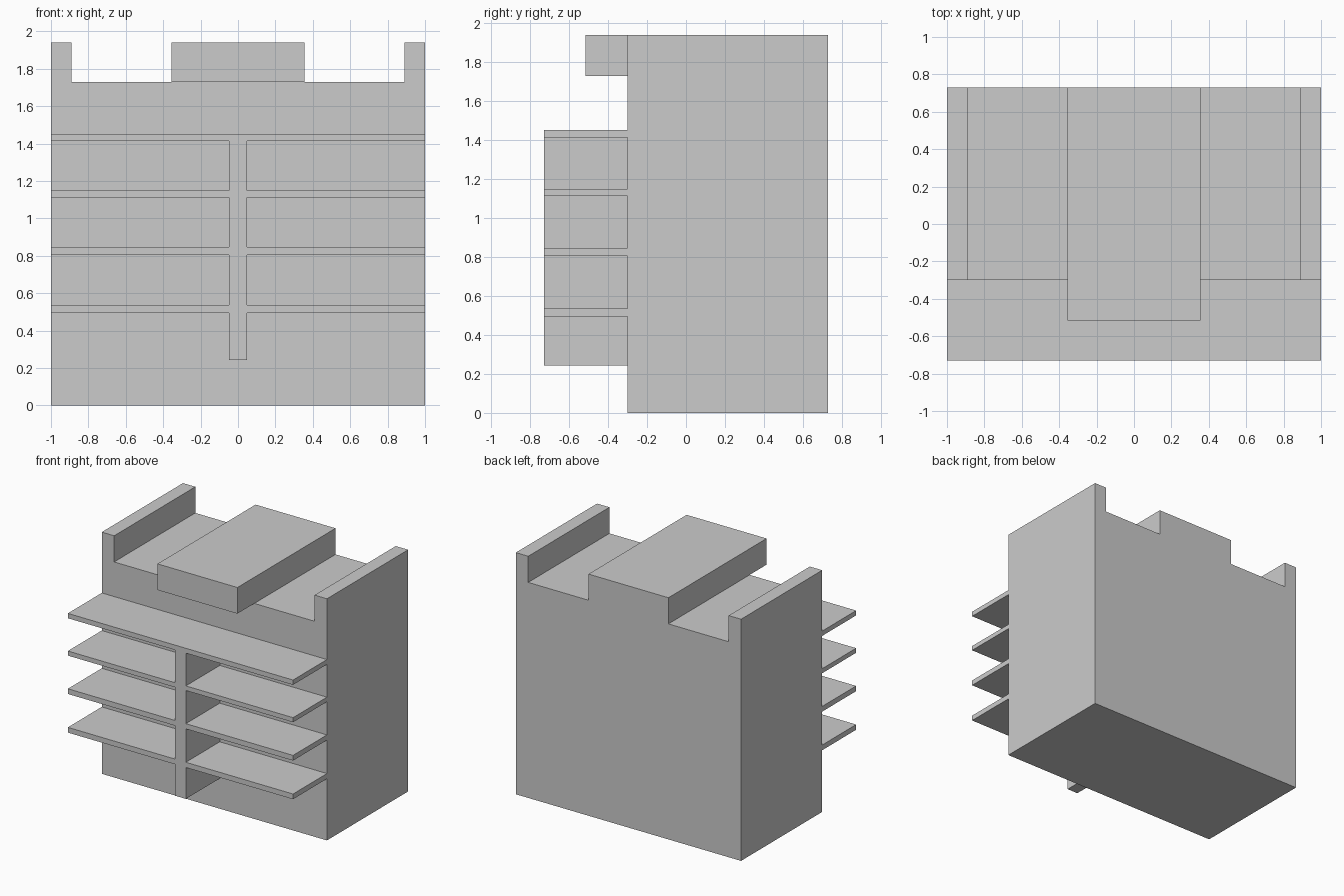
import bpy, bmesh

if "Cube" in bpy.data.objects:
    bpy.data.objects.remove(bpy.data.objects["Cube"])

FRONT, BACK = -0.30, 0.73      # cabinet body depth
SHELF_FRONT = -0.73


def extrude_profile(name, half, y0, y1):
    """Mirror a right-half (x, z) outline about x = 0 and extrude it along y."""
    outline = half + [(-x, z) for x, z in reversed(half)]
    bm = bmesh.new()
    face = bm.faces.new([bm.verts.new((x, y0, z)) for x, z in outline])
    ext = bmesh.ops.extrude_face_region(bm, geom=[face], use_keep_orig=True)
    moved = [g for g in ext["geom"] if isinstance(g, bmesh.types.BMVert)]
    bmesh.ops.translate(bm, verts=moved, vec=(0, y1 - y0, 0))
    bmesh.ops.recalc_face_normals(bm, faces=bm.faces)
    mesh = bpy.data.meshes.new(name)
    bm.to_mesh(mesh)
    bm.free()
    obj = bpy.data.objects.new(name, mesh)
    bpy.context.collection.objects.link(obj)
    return obj


def block(name, half_width, y0, y1, z0, z1):
    return extrude_profile(name, [(half_width, z0), (half_width, z1)], y0, y1)


# Solid body with raised side rims and raised middle
extrude_profile("body", [(1.0, 0.0), (1.0, 1.94), (0.89, 1.94), (0.89, 1.73),
                         (0.355, 1.73), (0.355, 1.94)], FRONT, BACK)

# Overhanging front end of the raised middle
block("top_overhang", 0.355, -0.515, FRONT, 1.73, 1.94)

# Front shelves
shelves = [(0.495, 0.537), (0.805, 0.847), (1.113, 1.15), (1.413, 1.452)]
for i, (z0, z1) in enumerate(shelves):
    block(f"shelf_{i + 1}", 1.0, SHELF_FRONT, FRONT, z0, z1)

# Upright divider sections between and below the shelves
bottoms = [0.243] + [z1 for _, z1 in shelves[:-1]]
for i, (z0, (z1, _)) in enumerate(zip(bottoms, shelves)):
    block(f"divider_{i + 1}", 0.048, SHELF_FRONT, FRONT, z0, z1)
